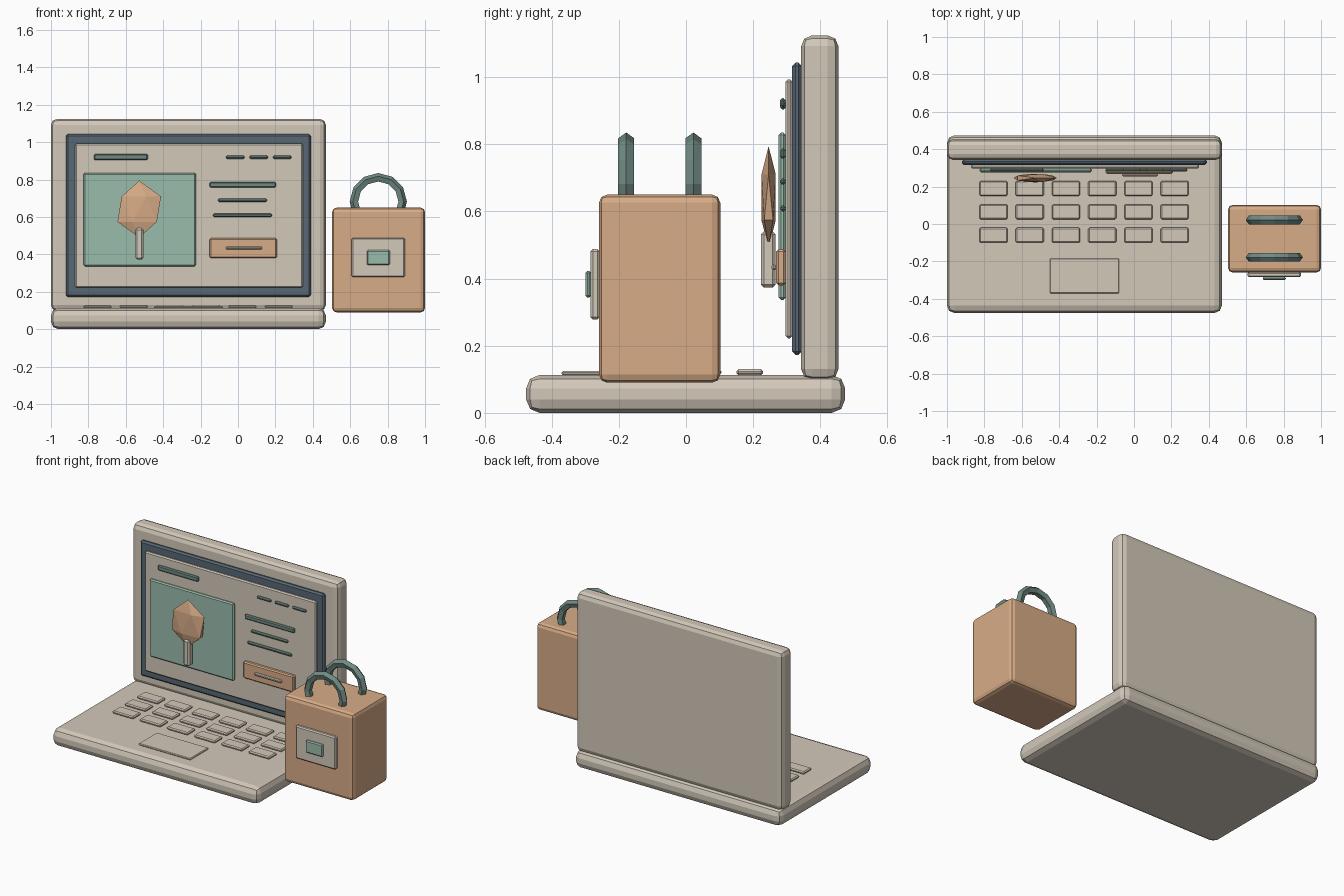
import bpy, bmesh, math
from mathutils import Matrix

if "Cube" in bpy.data.objects:
    bpy.data.objects.remove(bpy.data.objects["Cube"])


def material(name, r, g, b):
    m = bpy.data.materials.new(name)
    lin = [((c / 255 + 0.055) / 1.055) ** 2.4 for c in (r, g, b)]
    m.diffuse_color = (*lin, 1)
    m.use_nodes = True
    m.node_tree.nodes["Principled BSDF"].inputs["Base Color"].default_value = m.diffuse_color
    return m


BEIGE = material("warm beige", 211, 201, 186)
ORANGE = material("soft orange", 216, 172, 135)
MINT = material("pale green", 154, 188, 172)
TEAL = material("grey green", 112, 138, 131)
SLATE = material("dark slate", 88, 104, 116)


def finish(bm, name, mat):
    me = bpy.data.meshes.new(name)
    bm.to_mesh(me)
    bm.free()
    me.materials.append(mat)
    ob = bpy.data.objects.new(name, me)
    bpy.context.collection.objects.link(ob)
    return ob


def box(name, mat, x, y, z, bevel=None, segments=2):
    """Bevelled box from (min, max) ranges; thin plates get a proportional bevel."""
    size = [b - a for a, b in (x, y, z)]
    mid = [(a + b) / 2 for a, b in (x, y, z)]
    bm = bmesh.new()
    bmesh.ops.create_cube(bm, size=1, matrix=Matrix.Translation(mid) @ Matrix.Diagonal((*size, 1)))
    if bevel is None:
        bevel, segments = min(size) * 0.35, 1
    bmesh.ops.bevel(bm, geom=bm.edges[:], offset=bevel, segments=segments,
                    profile=0.5, affect='EDGES', clamp_overlap=True)
    return finish(bm, name, mat)


# Laptop body
box("laptop_base", BEIGE, (-1, 0.47), (-0.476, 0.474), (0, 0.113), 0.04)
box("laptop_lid", BEIGE, (-1, 0.47), (0.343, 0.454), (0.098, 1.124), 0.032)
box("screen_bezel", SLATE, (-0.92, 0.39), (0.316, 0.345), (0.173, 1.043))
box("screen_page", BEIGE, (-0.872, 0.348), (0.296, 0.317), (0.222, 0.993))

# Keyboard and touchpad
for row in range(3):
    for col in range(6):
        cx, cy = -0.751 + col * 0.1937, 0.19 - row * 0.125
        box("key", BEIGE, (cx - 0.075, cx + 0.075), (cy - 0.04, cy + 0.04), (0.112, 0.13))
box("touchpad", BEIGE, (-0.45, -0.08), (-0.371, -0.184), (0.112, 0.124))

# Page content: picture panel, title, menu dashes and text lines
box("picture_panel", MINT, (-0.826, -0.225), (0.276, 0.297), (0.336, 0.835))
for name, x0, x1, z0, z1 in (
        ("title_bar", -0.77, -0.482, 0.904, 0.937),
        ("menu_dash", -0.064, 0.035, 0.911, 0.928),
        ("menu_dash", 0.062, 0.16, 0.911, 0.928),
        ("menu_dash", 0.187, 0.285, 0.911, 0.928),
        ("text_line", -0.152, 0.203, 0.757, 0.787),
        ("text_line", -0.107, 0.155, 0.68, 0.698),
        ("text_line", -0.134, 0.182, 0.6, 0.618)):
    box(name, TEAL, (x0, x1), (0.28, 0.297), (z0, z1))

# Button with its caption bar
box("button", ORANGE, (-0.152, 0.208), (0.268, 0.297), (0.38, 0.487), 0.007, 1)
box("button_caption", BEIGE, (-0.064, 0.128), (0.255, 0.27), (0.425, 0.443))

# Small tree in front of the picture panel
box("tree_trunk", BEIGE, (-0.549, -0.506), (0.223, 0.267), (0.373, 0.54), 0.009, 1)
bm = bmesh.new()
bmesh.ops.create_icosphere(bm, subdivisions=1, radius=1,
                           matrix=Matrix.Translation((-0.528, 0.246, 0.642))
                           @ Matrix.Diagonal((0.13, 0.025, 0.152, 1)))
finish(bm, "tree_crown", ORANGE)

# Shopping bag with label
box("bag_body", ORANGE, (0.503, 1.0), (-0.259, 0.102), (0.09, 0.65), 0.024)
box("bag_label", BEIGE, (0.607, 0.893), (-0.284, -0.257), (0.278, 0.488), 0.007, 1)
box("bag_badge", MINT, (0.689, 0.812), (-0.3, -0.282), (0.343, 0.423))

# Bag handles: five-sided rings sunk into the bag top
for name, y in (("front_handle", -0.178), ("back_handle", 0.022)):
    bm = bmesh.new()
    rings = []
    for i in range(12):
        a = i * math.tau / 12
        ring = []
        for j in range(5):
            b = j * math.tau / 5
            r = 0.128 + 0.025 * math.cos(b)
            ring.append(bm.verts.new((0.75 + r * math.cos(a), y + 0.025 * math.sin(b),
                                      0.682 + r * math.sin(a))))
        rings.append(ring)
    for i in range(12):
        p, q = rings[i], rings[(i + 1) % 12]
        for j in range(5):
            k = (j + 1) % 5
            bm.faces.new((p[j], p[k], q[k], q[j]))
    bmesh.ops.recalc_face_normals(bm, faces=bm.faces[:])
    finish(bm, name, TEAL)
